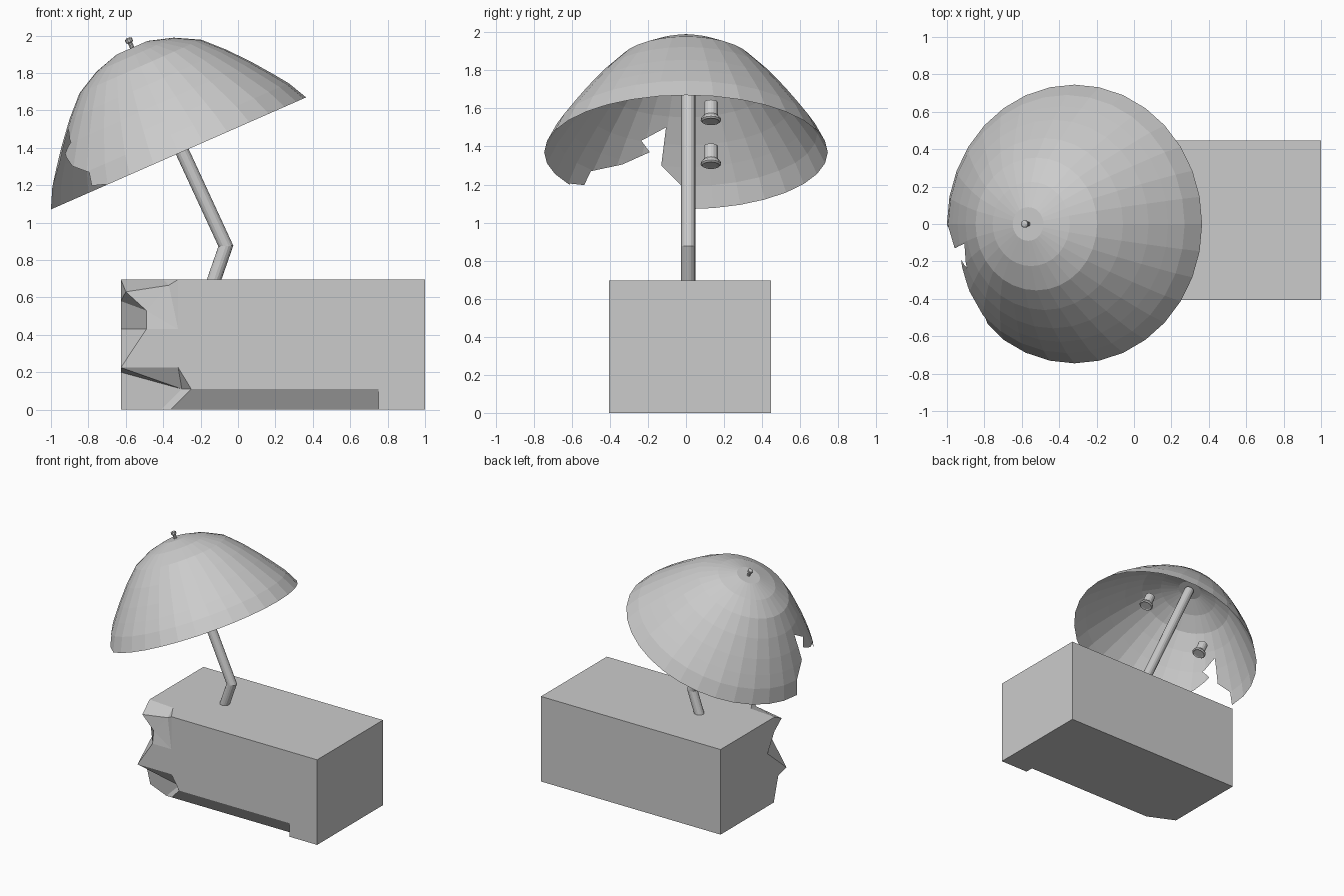
import bpy, bmesh
from math import sin, cos, pi, radians
from mathutils import Matrix, Vector

if "Cube" in bpy.data.objects:
    bpy.data.objects.remove(bpy.data.objects["Cube"])


def finish(name, bm, recalc=True):
    if recalc:
        bmesh.ops.recalc_face_normals(bm, faces=bm.faces[:])
    me = bpy.data.meshes.new(name)
    bm.to_mesh(me)
    bm.free()
    ob = bpy.data.objects.new(name, me)
    bpy.context.collection.objects.link(ob)
    return ob


def skin(rings, cap_start=True, cap_end=True):
    """Join equal-sized rings of points into a tube."""
    bm = bmesh.new()
    loops = [[bm.verts.new(p) for p in ring] for ring in rings]
    n = len(loops[0])
    for a, b in zip(loops, loops[1:]):
        for i in range(n):
            j = (i + 1) % n
            bm.faces.new((a[i], a[j], b[j], b[i]))
    if cap_start:
        bm.faces.new(loops[0][::-1])
    if cap_end:
        bm.faces.new(loops[-1])
    return bm


def lathe(profile, n, matrix, cap_start=True):
    rings = [[matrix @ Vector((r * cos(2 * pi * i / n), r * sin(2 * pi * i / n), h))
              for i in range(n)] for r, h in profile]
    return skin(rings, cap_start)


# Shared tilt of the shade, finial and bulb sockets
tilt = Matrix.Rotation(radians(-23.7), 4, 'Y')
shade_m = Matrix.Translation((-0.318, 0, 1.37)) @ tilt

# Shade: open faceted dome
bm = lathe([(.745, 0), (.69, .107), (.63, .19), (.558, .285), (.46, .402),
            (.355, .508), (.225, .577), (.09, .617)], 32, shade_m, False)

# Torn notch in the shade, outlined in y-z
tear = [(-.61, 1.205), (-.535, 1.197), (-.50, 1.27), (-.335, 1.305), (-.19, 1.37),
        (-.235, 1.43), (-.105, 1.50), (-.13, 1.30), (-.02, 1.19), (.0, 1.0), (-.61, 1.0)]
segments = list(zip(tear, tear[1:] + tear[:1]))


def inside(y, z):
    hit = False
    for (y0, z0), (y1, z1) in segments:
        if (z0 > z) != (z1 > z) and y < y0 + (z - z0) * (y1 - y0) / (z1 - z0):
            hit = not hit
    return hit


def near_tear():
    out = []
    for f in bm.faces:
        c = f.calc_center_median()
        if c.x < -.5 and -.72 < c.y < .1 and c.z < 1.65:
            out.append(f)
    return out


for (y0, z0), (y1, z1) in segments:
    faces = near_tear()
    geom = {v for f in faces for v in f.verts} | {e for f in faces for e in f.edges} | set(faces)
    bmesh.ops.bisect_plane(bm, geom=list(geom), dist=1e-5, plane_co=(0, y0, z0),
                           plane_no=Vector((0, z1 - z0, y0 - y1)).normalized())
gone = [f for f in near_tear() if inside(*f.calc_center_median().yz)]
bmesh.ops.delete(bm, geom=gone, context='FACES')
finish("shade", bm, False)

# Finial on top of the shade
finish("finial", lathe([(.012, .61), (.012, .645), (.02, .65), (.02, .668), (.01, .674)], 10, shade_m))

# Bulb sockets hanging under the shade
for side, pos in (("right", (-.01, .131, 1.53)), ("left", (-.545, .131, 1.30))):
    m = Matrix.Translation(pos) @ tilt
    finish("bulb_socket_" + side, lathe([(.036, .003), (.046, 0), (.054, .008), (.052, .018), (.037, .034), (.037, .11)], 16, m))

# Bent stem with a mitred joint
path = [Vector(p) for p in ((-.14, .012, .66), (-.065, .012, .875), (-.55, .012, 1.925))]
R, N = .037, 16
d0, d1 = (path[1] - path[0]).normalized(), (path[2] - path[1]).normalized()
rings = []
for p, t, d in zip(path, (d0, (d0 + d1).normalized(), d1), (d0, d0, d1)):
    across = Vector((t.z, 0, -t.x)) * (R / t.dot(d))
    rings.append([p + across * cos(2 * pi * i / N) + Vector((0, R * sin(2 * pi * i / N), 0))
                  for i in range(N)])
finish("stem", skin(rings))

# Base block with a broken front left corner and an undercut front edge
L, F, B, T = -.626, -.405, .447, .696
pts = {
    # front face outline
    'A': (-.32, F, T), 'B': (-.32, F, .43), 'C': (-.49, F, .43), 'P': (L, F, .225),
    'Q': (-.32, F, .225), 'R': (-.25, F, .11), 'U': (.75, F, .11), 'V': (.75, F, 0),
    'W': (1, F, 0), 'X': (1, F, T),
    # back corners
    'k': (L, B, 0), 'l': (L, B, T), 'm': (1, B, 0), 'n': (1, B, T),
    # left face and top outline
    'a': (L, -.25, T), 'b': (L, -.25, .58), 'c': (L, -.16, .43), 'd': (L, -.30, .20),
    'e': (L, -.24, 0), 't': (-.40, -.27, T),
    # bottom outline
    'G': (-.41, -.34, 0), 'H': (-.36, -.34, 0), 'v': (.75, -.34, 0),
    # broken surface
    'I': (-.30, -.335, .11), 'J': (-.60, -.38, .63), 'K': (-.37, -.38, .665),
    'N': (-.49, -.39, .53),
}
faces = ("ABCPQRUVWX abcPdekl AXnlat eGHvVWmk klnm WXnm RHvU UvV "
         "RIGH PQI QRI PId dIGe aJKt tKA abJ bNJ bcCN cPC JNK NCB NBK KBA").split()
bm = bmesh.new()
verts = {k: bm.verts.new(p) for k, p in pts.items()}
for f in faces:
    bm.faces.new([verts[k] for k in f])
finish("broken_base", bm)
